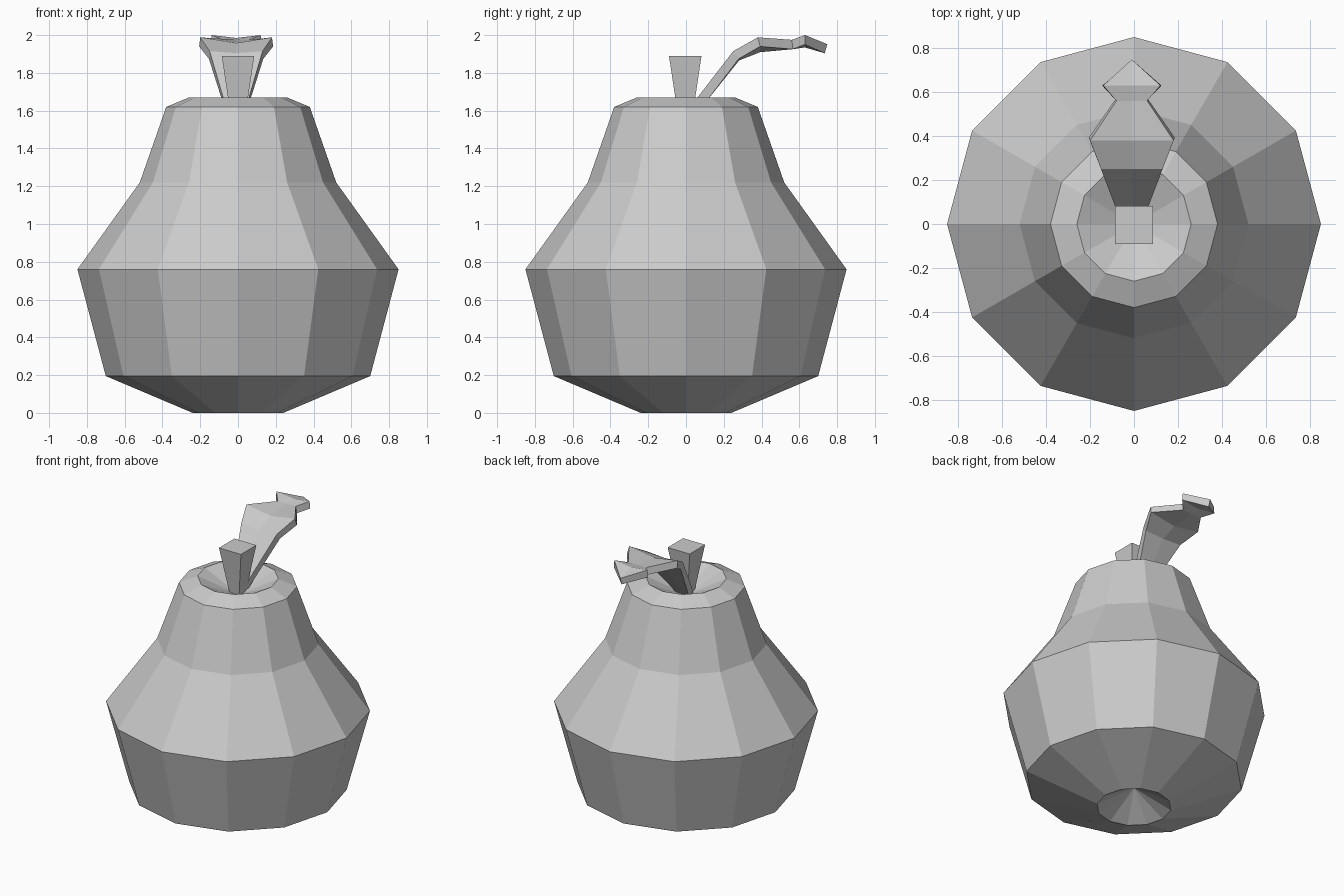
import bpy, bmesh
from math import cos, sin, pi

if "Cube" in bpy.data.objects:
    bpy.data.objects.remove(bpy.data.objects["Cube"])


def make_object(name, bm):
    bmesh.ops.remove_doubles(bm, verts=bm.verts, dist=0.0005)
    bmesh.ops.recalc_face_normals(bm, faces=bm.faces)
    mesh = bpy.data.meshes.new(name)
    bm.to_mesh(mesh)
    bm.free()
    obj = bpy.data.objects.new(name, mesh)
    bpy.context.collection.objects.link(obj)
    return obj


def loft(bm, rows, closed):
    """Bridge rows of points with quads."""
    rings = [[bm.verts.new(p) for p in row] for row in rows]
    for a, b in zip(rings, rings[1:]):
        n = len(a)
        for i in range(n if closed else n - 1):
            j = (i + 1) % n
            bm.faces.new((a[i], a[j], b[j], b[i]))
    return rings


# pear body: 12-sided lathe with dimples at top and bottom
SIDES = 12
profile = [(0, 0.14), (0.24, 0.0), (0.70, 0.195), (0.85, 0.76), (0.52, 1.22),
           (0.38, 1.62), (0.26, 1.67), (0, 1.55)]
bm = bmesh.new()
loft(bm, [[(r * cos(2 * pi * i / SIDES), r * sin(2 * pi * i / SIDES), z)
           for i in range(SIDES)] for r, z in profile], True)
make_object("pear_body", bm)

# stem: tapered square post, wider at the top
bm = bmesh.new()
rings = loft(bm, [[(-h, -h, z), (h, -h, z), (h, h, z), (-h, h, z)]
                  for h, z in ((0.035, 1.55), (0.086, 1.89))], True)
bm.faces.new(rings[0])
bm.faces.new(rings[1])
stem = make_object("stem", bm)
for v in stem.data.vertices:
    v.co.y -= 0.004

# leaf: creased strip (y, edge z, half width, crease drop) given thickness
leaf_rows = [(-0.01, 1.57, 0.04, 0.0), (0.065, 1.675, 0.07, 0.0),
             (0.25, 1.915, 0.14, 0.01), (0.38, 1.988, 0.19, 0.03),
             (0.56, 1.975, 0.07, 0.0), (0.63, 2.0, 0.13, 0.015),
             (0.748, 1.952, 0.0, 0.0)]
bm = bmesh.new()
loft(bm, [[(-0.01 + s * w, y, z - (drop if s == 0 else 0)) for s in (-1, 0, 1)]
          for y, z, w, drop in leaf_rows], False)
leaf = make_object("leaf", bm)
if sum(p.normal.z for p in leaf.data.polygons) < 0:
    leaf.data.flip_normals()
solid = leaf.modifiers.new("thickness", 'SOLIDIFY')
solid.thickness = 0.05
solid.offset = -1
